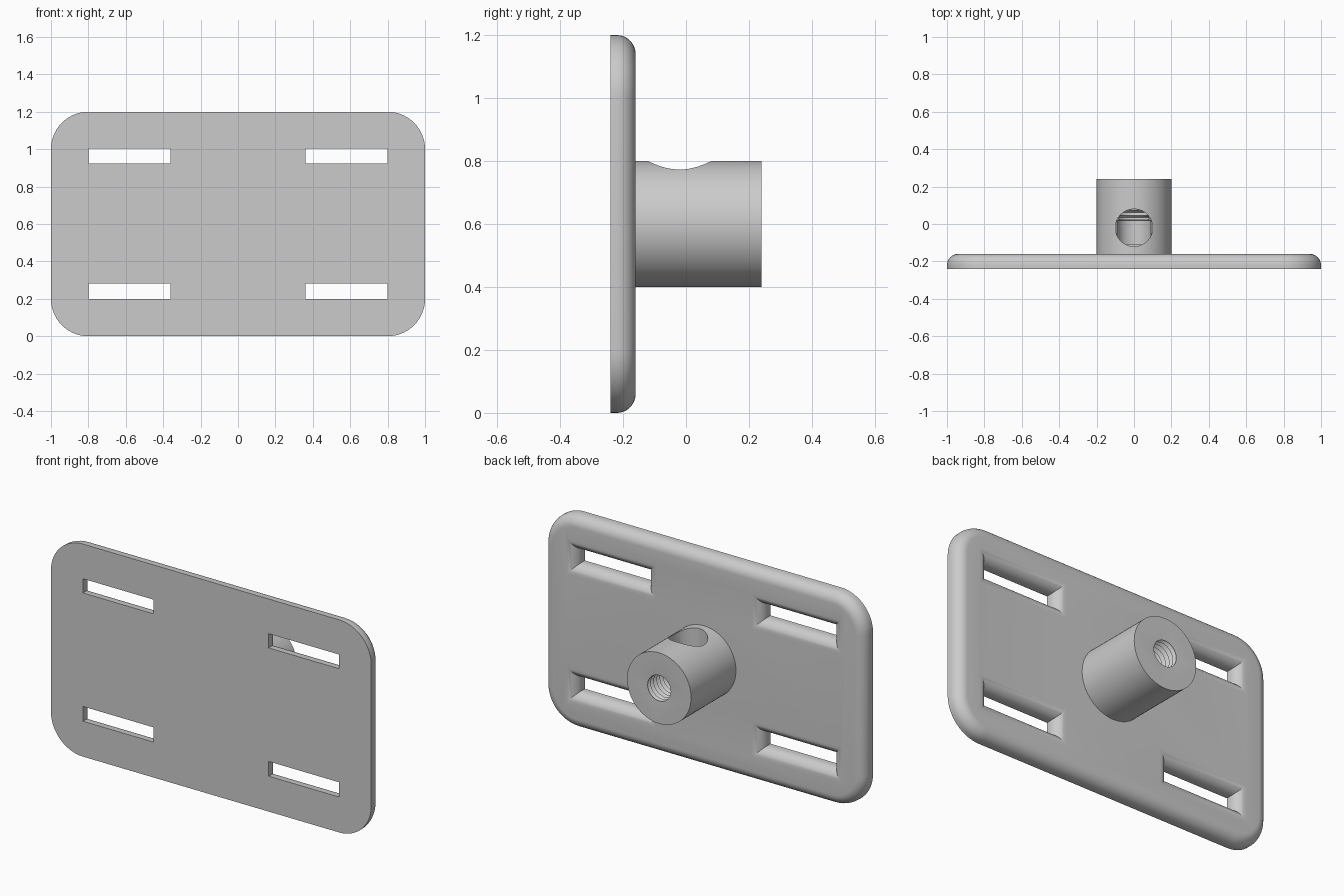
import bpy, bmesh
from math import sin, cos, pi

if "Cube" in bpy.data.objects:
    bpy.data.objects.remove(bpy.data.objects["Cube"])

grey = bpy.data.materials.new("light grey")
grey.use_nodes = True
grey.diffuse_color = (0.6, 0.6, 0.6, 1)
grey.node_tree.nodes["Principled BSDF"].inputs["Base Color"].default_value = grey.diffuse_color

FRONT, BACK, FILLET, MID = -0.24, -0.16, 0.06, 0.6


def rounded_rect(cx, cz, half_w, half_h, r, steps=14):
    corners = ((1, 1), (-1, 1), (-1, -1), (1, -1))
    pts = []
    for i, (sx, sz) in enumerate(corners):
        for k in range(steps + 1 if r else 1):
            a = pi / 2 * (i + k / steps)
            pts.append((cx + sx * (half_w - r) + r * cos(a), cz + sz * (half_h - r) + r * sin(a)))
    return pts


def circle(r, n=64):
    return [(r * cos(2 * pi * i / n), MID + r * sin(2 * pi * i / n)) for i in range(n)]


def loft(name, layers):
    """Closed solid through outlines of (x, z) points at rising depths y."""
    bm = bmesh.new()
    loops = [[bm.verts.new((x, y, z)) for x, z in pts] for y, pts in layers]
    for a, b in zip(loops, loops[1:]):
        for i in range(len(a)):
            j = (i + 1) % len(a)
            bm.faces.new((a[i], a[j], b[j], b[i]))
    bm.faces.new(loops[0])
    bm.faces.new(loops[-1])
    bmesh.ops.recalc_face_normals(bm, faces=bm.faces)
    mesh = bpy.data.meshes.new(name)
    bm.to_mesh(mesh)
    bm.free()
    mesh.materials.append(grey)
    ob = bpy.data.objects.new(name, mesh)
    bpy.context.collection.objects.link(ob)
    return ob


def activate(ob):
    bpy.ops.object.select_all(action='DESELECT')
    ob.select_set(True)
    bpy.context.view_layer.objects.active = ob


def cut(ob, cutter):
    cutter.hide_render = True
    mod = ob.modifiers.new("cut", 'BOOLEAN')
    mod.operation, mod.solver, mod.object = 'DIFFERENCE', 'EXACT', cutter
    activate(ob)
    bpy.ops.object.modifier_apply(modifier=mod.name)
    bpy.data.objects.remove(cutter)


# Quarter-round as (depth, distance from the wall)
STEPS = 10
arc = [(BACK - FILLET + FILLET * sin(pi / 2 * k / STEPS), FILLET * (1 - cos(pi / 2 * k / STEPS)))
       for k in range(STEPS + 1)]

# Plate with rounded corners and a rounded back edge
plate = loft("mounting_plate", [
    (y, rounded_rect(0, MID, 1 - d, 0.6 - d, 0.2 - d)) for y, d in [(FRONT, 0)] + arc])

# Four strap slots flaring out towards the back
for side in (-1, 1):
    for low, high in ((0.2, 0.283), (0.924, 1.004)):
        profile = [(FRONT - 0.05, 0)] + arc + [(BACK + 0.05, FILLET)]
        cut(plate, loft("slot_cutter", [
            (y, rounded_rect(side * 0.58, (low + high) / 2, 0.22 + d, (high - low) / 2 + d, 0))
            for y, d in profile]))

# Round boss on the back
boss = loft("boss", [(BACK - 0.01, circle(0.2)), (0.24, circle(0.2))])

# Clearance bore that turns into a threaded bore
MINOR, MAJOR, TURNS = 0.072, 0.088, 8
pitch = 0.22 / TURNS
bore = [(-0.11, 0.09), (0.02, 0.09), (0.021, MINOR)]
for t in range(TURNS):
    bore += [(0.02 + (t + 0.5) * pitch, MAJOR), (0.02 + (t + 0.95) * pitch, MINOR)]
bore += [(0.24, MAJOR), (0.3, MAJOR)]
cut(boss, loft("bore_cutter", [(y, circle(r)) for y, r in bore]))

# Cross hole dropped in from the top
bpy.ops.mesh.primitive_cylinder_add(vertices=64, radius=0.1, depth=0.4, location=(0, -0.02, MID + 0.2))
cross = bpy.context.object
cross.name = "cross_hole_cutter"
cross.data.materials.append(grey)
cut(boss, cross)

for ob in (plate, boss):
    activate(ob)
    bpy.ops.object.shade_smooth_by_angle(angle=pi / 6)
